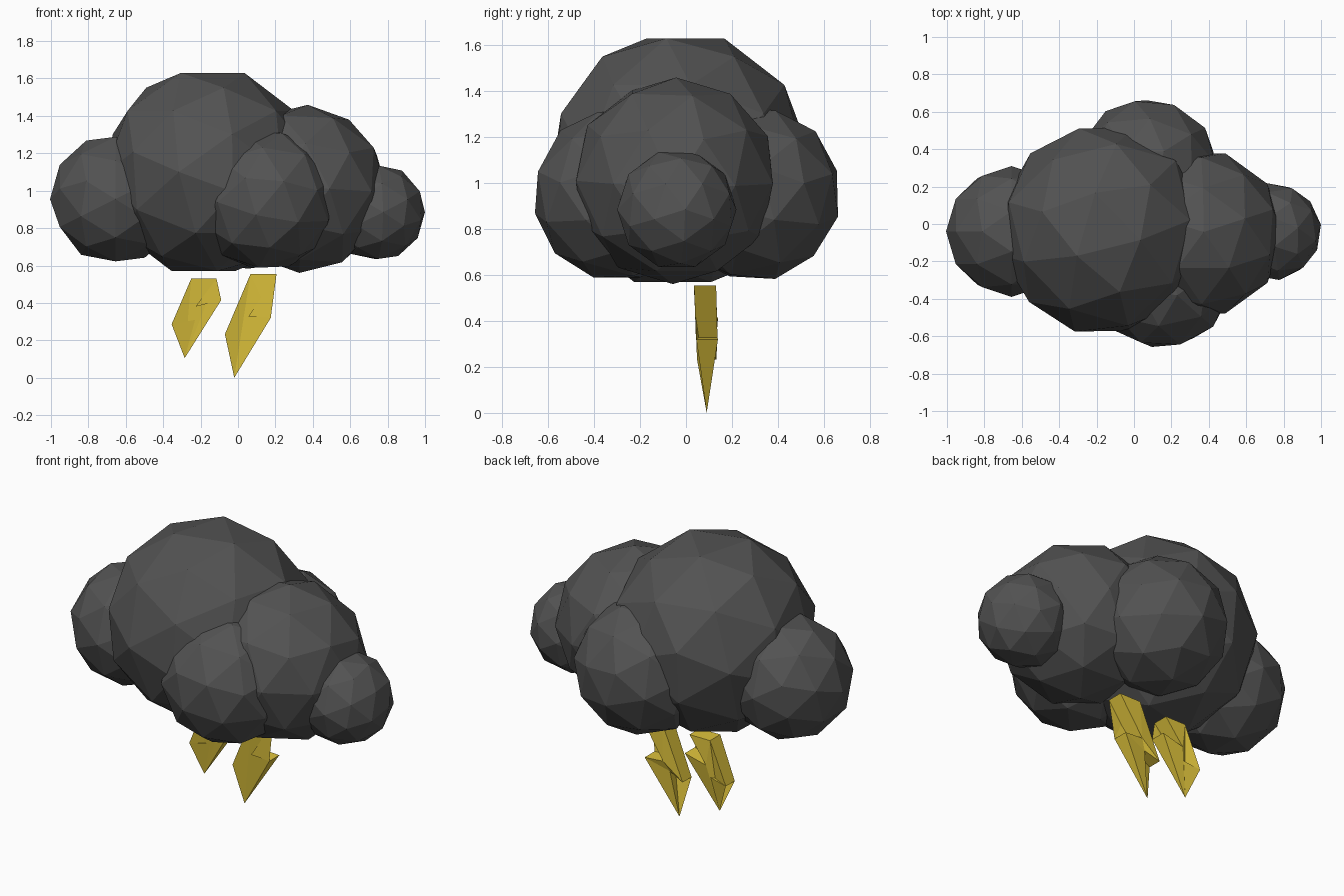
import bpy
import bmesh
from math import radians

if "Cube" in bpy.data.objects:
    bpy.data.objects.remove(bpy.data.objects["Cube"])


def material(name, rgb):
    m = bpy.data.materials.new(name)
    m.diffuse_color = (*rgb, 1)
    m.use_nodes = True
    m.node_tree.nodes["Principled BSDF"].inputs["Base Color"].default_value = m.diffuse_color
    return m


storm_grey = material("storm_grey", (0.085, 0.085, 0.085))
gold = material("gold", (0.74, 0.55, 0.045))


def puff(name, centre, radius, turn):
    bpy.ops.mesh.primitive_ico_sphere_add(
        subdivisions=2, radius=radius, location=centre,
        rotation=[radians(a) for a in turn])
    ob = bpy.context.object
    ob.name = name
    ob.data.materials.append(storm_grey)
    return ob


# Cloud: faceted puffs fused into one skin
cloud = puff("cloud", (-0.16, -0.03, 1.10), 0.567, (0, 37.4, 44))
puffs = [
    puff("right_puff", (0.35, -0.05, 1.01), 0.45, (0, 3, 18)),
    puff("left_puff", (-0.655, -0.04, 0.955), 0.35, (0, -90, 0)),
    puff("far_right_puff", (0.74, -0.04, 0.885), 0.262, (0, 90, 8)),
    puff("front_puff", (0.15, -0.29, 0.95), 0.38, (72, 0, -18)),
    puff("back_puff", (0.07, 0.29, 0.955), 0.385, (-75, 0, 10)),
]
for p in puffs:
    mod = cloud.modifiers.new("fuse", 'BOOLEAN')
    mod.operation = 'UNION'
    mod.solver = 'EXACT'
    mod.object = p
bpy.context.view_layer.objects.active = cloud
for mod in list(cloud.modifiers):
    bpy.ops.object.modifier_apply(modifier=mod.name)
for p in puffs:
    bpy.data.objects.remove(p, do_unlink=True)

# Half thickness and middle y for each outline corner; the tip closes to a point
HALF = [0.048, 0.048, 0.047, 0.047, 0.0, 0.026, 0.042]
MID = [0.083, 0.083, 0.09, 0.092, 0.09, 0.092, 0.09]


def bolt(name, outline):
    bm = bmesh.new()
    front = [bm.verts.new((x, m - h, z)) for (x, z), h, m in zip(outline, HALF, MID)]
    back = [bm.verts.new((x, m + h, z)) for (x, z), h, m in zip(outline, HALF, MID)]
    bm.faces.new(front)
    bm.faces.new(back[::-1])
    n = len(outline)
    for i in range(n):
        j = (i + 1) % n
        bm.faces.new((front[i], back[i], back[j], front[j]))
    bmesh.ops.triangulate(bm, faces=bm.faces[:])
    bmesh.ops.remove_doubles(bm, verts=bm.verts[:], dist=1e-5)
    bmesh.ops.recalc_face_normals(bm, faces=bm.faces[:])
    me = bpy.data.meshes.new(name)
    bm.to_mesh(me)
    bm.free()
    me.materials.append(gold)
    bpy.context.collection.objects.link(bpy.data.objects.new(name, me))


# Lightning bolts
bolt("left_bolt", [(-0.25, 0.53), (-0.115, 0.53), (-0.227, 0.38), (-0.09, 0.415),
                   (-0.285, 0.105), (-0.21, 0.313), (-0.355, 0.286)])
bolt("right_bolt", [(0.067, 0.555), (0.206, 0.555), (0.056, 0.328), (0.175, 0.32),
                    (-0.02, 0.0), (0.024, 0.27), (-0.07, 0.233)])
